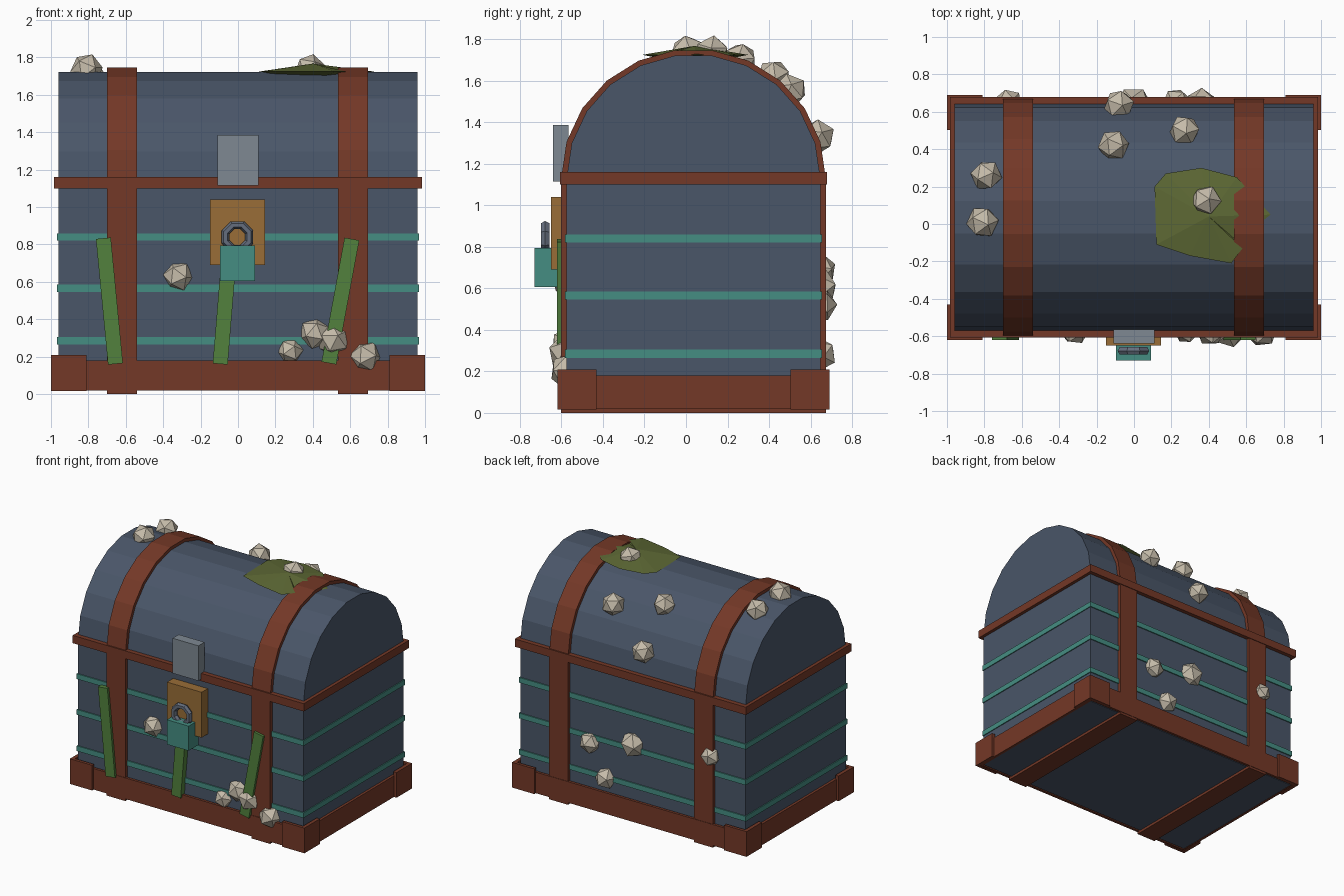
import bpy, bmesh, math, random
from mathutils import Matrix, Vector, Euler

if "Cube" in bpy.data.objects:
    bpy.data.objects.remove(bpy.data.objects["Cube"])

random.seed(4)
CY = 0.036          # chest centre in y
HINGE = 1.13        # height where the lid starts


def material(name, rgb):
    m = bpy.data.materials.new(name)
    m.diffuse_color = (*rgb, 1)
    m.use_nodes = True
    m.node_tree.nodes["Principled BSDF"].inputs["Base Color"].default_value = m.diffuse_color
    return m


NAVY = material("navy planks", (0.068, 0.093, 0.140))
WOOD = material("red brown trim", (0.175, 0.040, 0.020))
TEAL = material("teal", (0.060, 0.270, 0.225))
BRASS = material("brass", (0.32, 0.155, 0.038))
STEEL = material("steel", (0.21, 0.25, 0.29))
SLATE = material("dark steel", (0.13, 0.155, 0.205))
WEED = material("seaweed green", (0.085, 0.22, 0.048))
MOSS = material("moss olive", (0.11, 0.14, 0.035))
SHELL = material("pale shell", (0.56, 0.50, 0.40))


def finish(bm, name, mat):
    bmesh.ops.recalc_face_normals(bm, faces=bm.faces)
    me = bpy.data.meshes.new(name)
    bm.to_mesh(me)
    bm.free()
    me.materials.append(mat)
    ob = bpy.data.objects.new(name, me)
    bpy.context.collection.objects.link(ob)
    return ob


def box(name, mat, x, y, z, tilt=0):
    """Box between (min, max) pairs, tilted about the y axis."""
    lo, hi = Vector((x[0], y[0], z[0])), Vector((x[1], y[1], z[1]))
    bm = bmesh.new()
    bmesh.ops.create_cube(bm, size=1, matrix=Matrix.Translation((lo + hi) / 2)
                          @ Matrix.Rotation(tilt, 4, 'Y') @ Matrix.Diagonal((*(hi - lo), 1)))
    return finish(bm, name, mat)


def extrude(name, mat, outline, vec):
    """Solid from a closed outline moved along a vector."""
    bm = bmesh.new()
    face = bm.faces.new([bm.verts.new(p) for p in outline])
    geo = bmesh.ops.extrude_face_region(bm, geom=[face])["geom"]
    bmesh.ops.translate(bm, vec=vec, verts=[g for g in geo if isinstance(g, bmesh.types.BMVert)])
    return finish(bm, name, mat)


def arch(x, half, rise, bottom):
    """Chest side outline: straight walls with an 11-sided round lid."""
    pts = [(x, CY + half, bottom)]
    for i in range(12):
        a = math.pi * i / 11
        pts.append((x, CY + half * math.cos(a), HINGE + rise * math.sin(a)))
    return pts + [(x, CY - half, bottom)]


def frame(name, mat, hx, hy, z0, z1, inset=0.06):
    """Open rectangular ring around the chest."""
    bm = bmesh.new()
    rings = []
    for dx, z in ((0, z0), (0, z1), (inset, z1), (inset, z0)):
        rings.append([bm.verts.new((sx * (hx - dx), CY + sy * (hy - dx), z))
                      for sx, sy in ((-1, -1), (1, -1), (1, 1), (-1, 1))])
    for i in range(4):
        a, b = rings[i], rings[(i + 1) % 4]
        for j in range(4):
            k = (j + 1) % 4
            bm.faces.new((a[j], a[k], b[k], b[j]))
    return finish(bm, name, mat)


# Chest body and lid
extrude("chest_body", NAVY, arch(-0.96, 0.611, 0.597, 0.02), (1.92, 0, 0))

# Straps wrapping the whole chest
for side, x in (("left", -0.70), ("right", 0.535)):
    extrude(f"strap_{side}", WOOD, arch(x, 0.637, 0.622, 0.0), (0.16, 0, 0))

# Rim, base trim and plank stripes
frame("lid_rim", WOOD, 0.985, 0.642, 1.10, 1.16)
frame("base_trim", WOOD, 0.98, 0.640, 0.018, 0.18, 0.02)
for i, z in enumerate((0.285, 0.565, 0.84)):
    frame(f"stripe_{i}", TEAL, 0.967, 0.619, z - 0.02, z + 0.02)

# L-shaped corner guards
for sx in (-1, 1):
    for sy in (-1, 1):
        ell = [(1.0, 0.655), (0.81, 0.655), (0.81, 0.632), (0.972, 0.632), (0.972, 0.467), (1.0, 0.467)]
        extrude("corner_guard", WOOD, [(sx * x, CY + sy * y, 0.016) for x, y in ell], (0, 0, 0.194))

# Hasp, lock plate and padlock
box("hasp", STEEL, (-0.11, 0.11), (-0.64, -0.565), (1.115, 1.385))
box("lock_plate", BRASS, (-0.15, 0.145), (-0.65, -0.57), (0.69, 1.04))
box("padlock", TEAL, (-0.095, 0.09), (-0.73, -0.61), (0.605, 0.795))
bpy.ops.mesh.primitive_torus_add(major_segments=8, minor_segments=6, major_radius=0.068,
                                 minor_radius=0.023, location=(-0.003, -0.678, 0.84),
                                 rotation=(math.pi / 2, math.pi / 8, 0))
shackle = bpy.context.object
shackle.name = "padlock_shackle"
shackle.data.materials.append(SLATE)

# Seaweed strips on the front
for i, (xb, xt) in enumerate(((-0.655, -0.72), (-0.095, -0.04), (0.485, 0.61))):
    xm = (xb + xt) / 2
    box(f"seaweed_{i}", WEED, (xm - 0.04, xm + 0.04), (-0.62, -0.57), (0.16, 0.835),
        math.atan2(xt - xb, 0.675))

# Moss patch: flat irregular disc, pointed above and below
edge = [(0.11, 0.20), (0.17, 0.27), (0.36, 0.30), (0.55, 0.25), (0.73, 0.05), (0.55, -0.09),
        (0.58, -0.13), (0.52, -0.21), (0.30, -0.17), (0.12, -0.11)]
bm = bmesh.new()
rim = [bm.verts.new((x, y, 1.724)) for x, y in edge]
for z in (1.767, 1.675):
    tip = bm.verts.new((0.40, 0.04, z))
    for a, b in zip(rim, rim[1:] + rim[:1]):
        bm.faces.new((a, b, tip))
finish(bm, "moss_patch", MOSS)

# Barnacles: x, y, z, radius
barnacles = [
    (-0.79, 0.26, 1.70, 0.085), (-0.81, 0.01, 1.735, 0.088), (0.385, 0.125, 1.735, 0.085),
    (-0.11, 0.42, 1.62, 0.085), (0.27, 0.50, 1.55, 0.085), (-0.08, 0.635, 1.33, 0.085),
    (-0.32, -0.565, 0.63, 0.083), (0.28, -0.57, 0.23, 0.07), (0.41, -0.57, 0.325, 0.085),
    (0.51, -0.575, 0.29, 0.09), (0.68, -0.57, 0.20, 0.09),
    (0.36, 0.645, 0.52, 0.083), (0.0, 0.635, 0.60, 0.10), (0.23, 0.645, 0.28, 0.083),
    (-0.67, 0.65, 0.69, 0.075)]
for i, (x, y, z, r) in enumerate(barnacles):
    bm = bmesh.new()
    spin = Euler([random.uniform(0, 6.28) for _ in range(3)]).to_matrix().to_4x4()
    bmesh.ops.create_icosphere(bm, subdivisions=1, radius=r, matrix=Matrix.Translation((x, y, z)) @ spin)
    finish(bm, f"barnacle_{i}", SHELL)
